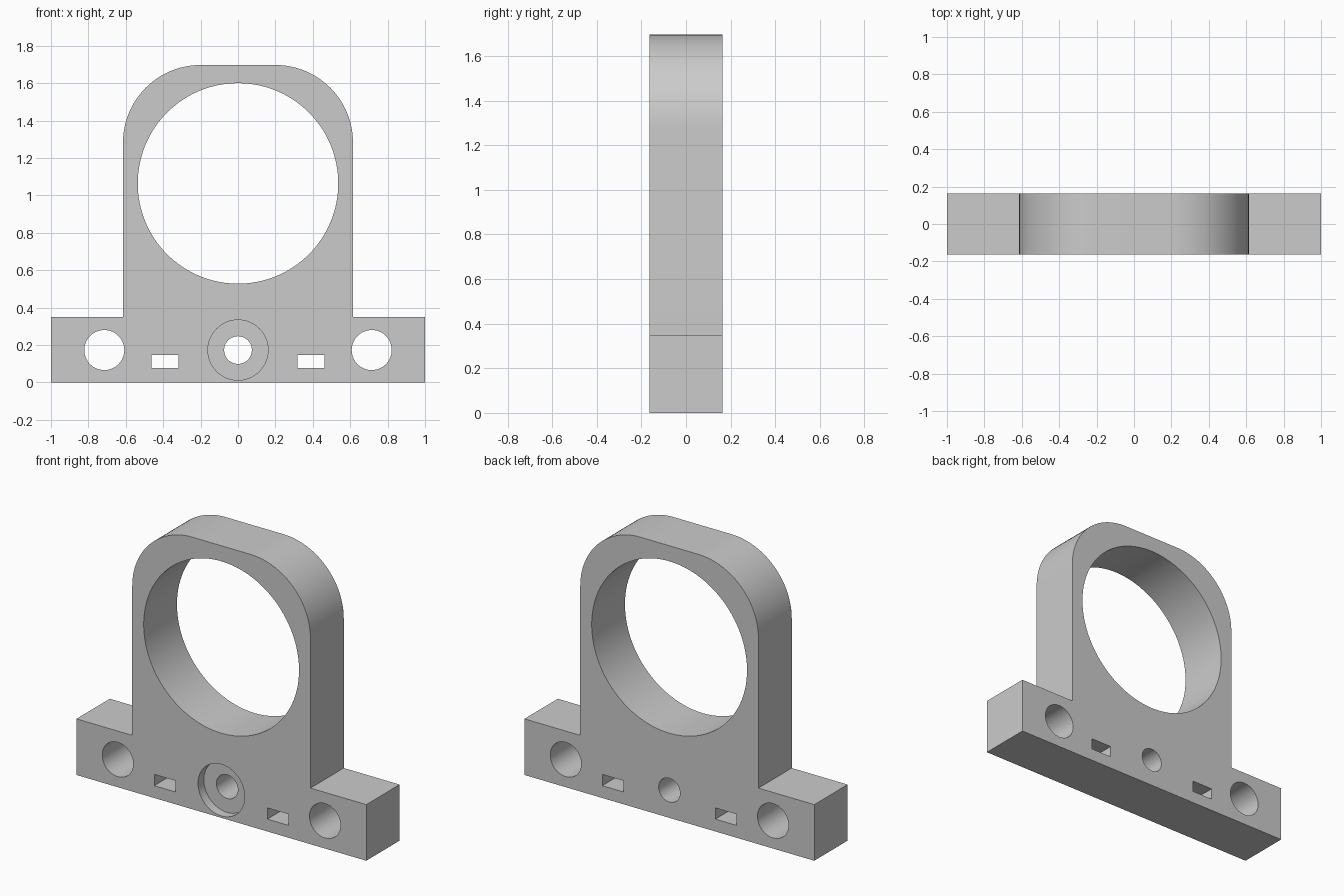
import bpy
import bmesh
from math import cos, sin, pi, radians

cube = bpy.data.objects.get("Cube")
if cube:
    bpy.data.objects.remove(cube, do_unlink=True)

HALF_DEPTH = 0.164
BASE_HEIGHT = 0.35
HOLE_Z = 0.173

grey = bpy.data.materials.new("plain grey")
grey.use_nodes = True
grey.diffuse_color = (0.6, 0.6, 0.6, 1)
grey.node_tree.nodes["Principled BSDF"].inputs["Base Color"].default_value = (0.6, 0.6, 0.6, 1)


def arc(cx, cz, radius, start, end, steps):
    """Points in x and z along an arc, angles in degrees."""
    angles = [radians(start + (end - start) * i / steps) for i in range(steps + 1)]
    return [(cx + radius * cos(a), cz + radius * sin(a)) for a in angles]


def circle(cx, cz, radius, steps=64):
    return arc(cx, cz, radius, 0, 360, steps)[:-1]


def rectangle(cx, cz, width, height):
    return [(cx + sx * width / 2, cz + sz * height / 2)
            for sx, sz in ((-1, -1), (1, -1), (1, 1), (-1, 1))]


def extrude(name, outline, front, back):
    """Solid made by extruding an x-z outline along y."""
    bm = bmesh.new()
    face = bm.faces.new([bm.verts.new((x, front, z)) for x, z in outline])
    result = bmesh.ops.extrude_face_region(bm, geom=[face])
    moved = [v for v in result["geom"] if isinstance(v, bmesh.types.BMVert)]
    bmesh.ops.translate(bm, verts=moved, vec=(0, back - front, 0))
    bmesh.ops.recalc_face_normals(bm, faces=bm.faces)
    mesh = bpy.data.meshes.new(name)
    bm.to_mesh(mesh)
    bm.free()
    mesh.materials.append(grey)
    obj = bpy.data.objects.new(name, mesh)
    bpy.context.collection.objects.link(obj)
    return obj


# Bracket body: wide foot and an upright with rounded shoulders
top, half_width, corner = 1.697, 0.615, 0.415
right_side = [(1, 0), (1, BASE_HEIGHT), (half_width, BASE_HEIGHT)]
right_side += arc(half_width - corner, top - corner, corner, 0, 90, 24)
left_side = [(-x, z) for x, z in reversed(right_side)]
bracket = extrude("bracket", right_side + left_side, -HALF_DEPTH, HALF_DEPTH)

# Cutters: ring opening, bolt holes, slots and the counterbored centre hole
through = (-HALF_DEPTH - 0.1, HALF_DEPTH + 0.1)
cutters = [
    extrude("ring_opening_cutter", circle(0, 1.064, 0.536, 128), *through),
    extrude("centre_hole_cutter", circle(0, HOLE_Z, 0.074), *through),
    extrude("counterbore_cutter", circle(0, HOLE_Z, 0.161), through[0], -HALF_DEPTH + 0.057),
]
for side, name in ((1, "left"), (-1, "right")):
    cutters.append(extrude(name + "_bolt_hole_cutter", circle(side * 0.715, HOLE_Z, 0.107), *through))
    cutters.append(extrude(name + "_slot_cutter", rectangle(side * 0.39, 0.112, 0.145, 0.07), *through))

bpy.ops.object.select_all(action="DESELECT")
bpy.context.view_layer.objects.active = bracket
bracket.select_set(True)
for cutter in cutters:
    cutter.hide_render = True
    cut = bracket.modifiers.new(cutter.name, "BOOLEAN")
    cut.operation = "DIFFERENCE"
    cut.solver = "EXACT"
    cut.object = cutter
    bpy.ops.object.modifier_apply(modifier=cut.name)
    bpy.data.objects.remove(cutter, do_unlink=True)

bpy.ops.object.shade_smooth_by_angle(angle=radians(30))
